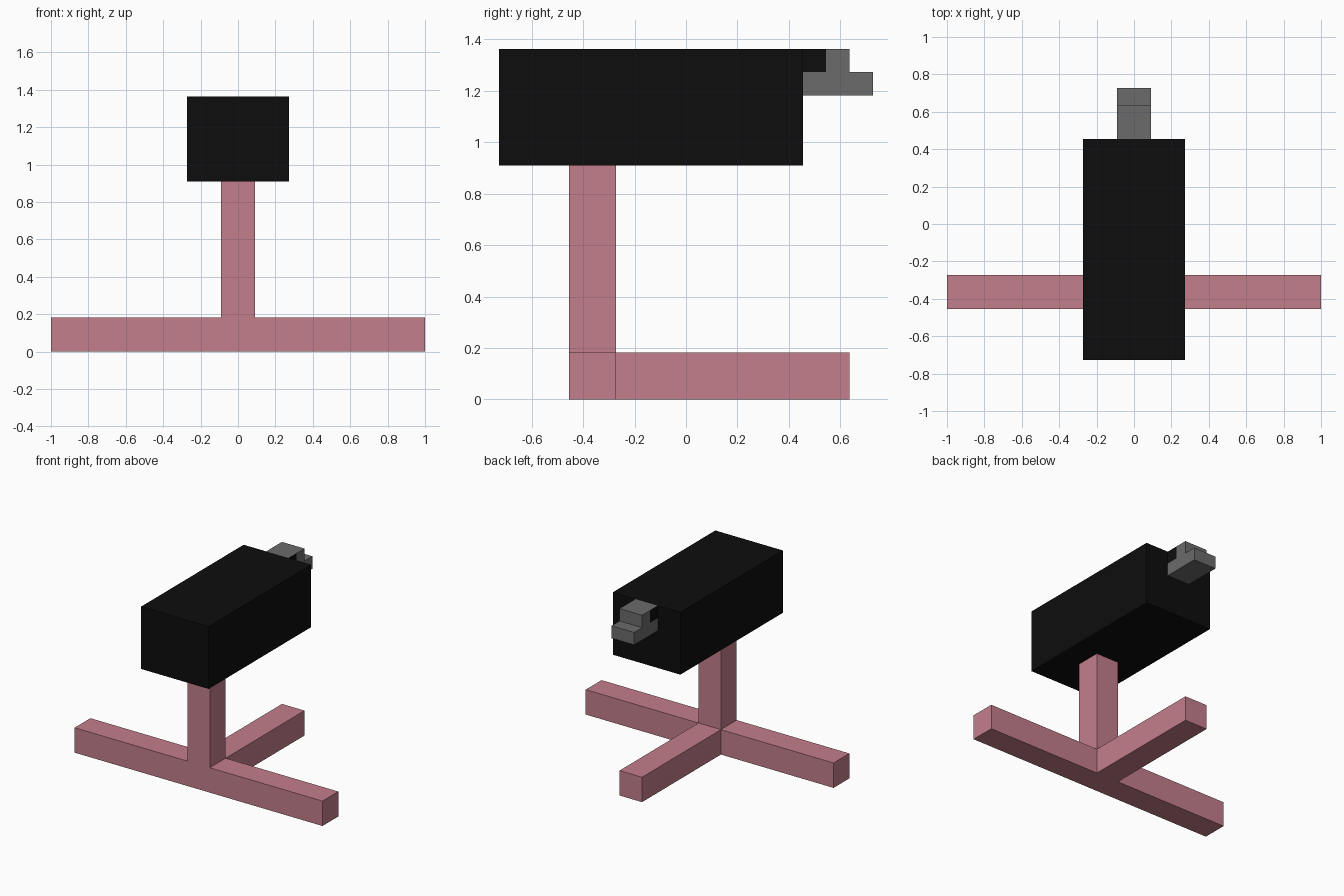
import bpy
import bmesh
from mathutils import Vector

cube = bpy.data.objects.get("Cube")
if cube:
    bpy.data.objects.remove(cube, do_unlink=True)

U = 1 / 11  # the whole design sits on this module


def material(name, color):
    mat = bpy.data.materials.new(name)
    mat.use_nodes = True
    mat.diffuse_color = (*color, 1)
    mat.node_tree.nodes["Principled BSDF"].inputs["Base Color"].default_value = (*color, 1)
    return mat


pink = material("dusty_pink", (0.552, 0.209, 0.258))
black = material("black", (0.004, 0.004, 0.004))
grey = material("grey", (0.147, 0.147, 0.147))


def finish(name, bm, mats):
    bmesh.ops.recalc_face_normals(bm, faces=bm.faces)
    mesh = bpy.data.meshes.new(name)
    bm.to_mesh(mesh)
    bm.free()
    for mat in mats:
        mesh.materials.append(mat)
    obj = bpy.data.objects.new(name, mesh)
    bpy.context.collection.objects.link(obj)
    return obj


def box(name, lo, hi, mat):
    """Box between two corners given in modules."""
    lo, hi = Vector(lo) * U, Vector(hi) * U
    bm = bmesh.new()
    bmesh.ops.create_cube(bm, size=1)
    bmesh.ops.scale(bm, vec=hi - lo, verts=bm.verts)
    bmesh.ops.translate(bm, vec=(lo + hi) / 2, verts=bm.verts)
    return finish(name, bm, [mat])


# Stand: cross bar, rearward foot and upright post
box("cross_bar", (-11, -5, 0), (11, -3, 2), pink)
box("rear_foot", (-1, -3, 0), (1, 7, 2), pink)
box("post", (-1, -5, 2), (1, -3, 10), pink)

# Main body
box("body", (-3, -8, 10), (3, 5, 15), black)

# Stepped rear bracket: side profile extruded across the width
profile = [(5, 13), (8, 13), (8, 14), (7, 14), (7, 15), (5, 15)]
bm = bmesh.new()
side = bm.faces.new([bm.verts.new((-U, y * U, z * U)) for y, z in profile])
ext = bmesh.ops.extrude_face_region(bm, geom=[side], use_keep_orig=True)
moved = [v for v in ext["geom"] if isinstance(v, bmesh.types.BMVert)]
bmesh.ops.translate(bm, vec=(2 * U, 0, 0), verts=moved)

# Dark patch on both sides of the bracket, next to the body
for co, no in (((0, 6 * U, 0), (0, 1, 0)), ((0, 0, 14 * U), (0, 0, 1))):
    bmesh.ops.bisect_plane(bm, geom=bm.verts[:] + bm.edges[:] + bm.faces[:],
                           plane_co=co, plane_no=no)
bm.normal_update()
for f in bm.faces:
    c = f.calc_center_median()
    if abs(f.normal.x) > 0.9 and c.y < 6 * U and c.z > 14 * U:
        f.material_index = 1
finish("rear_bracket", bm, [grey, black])
